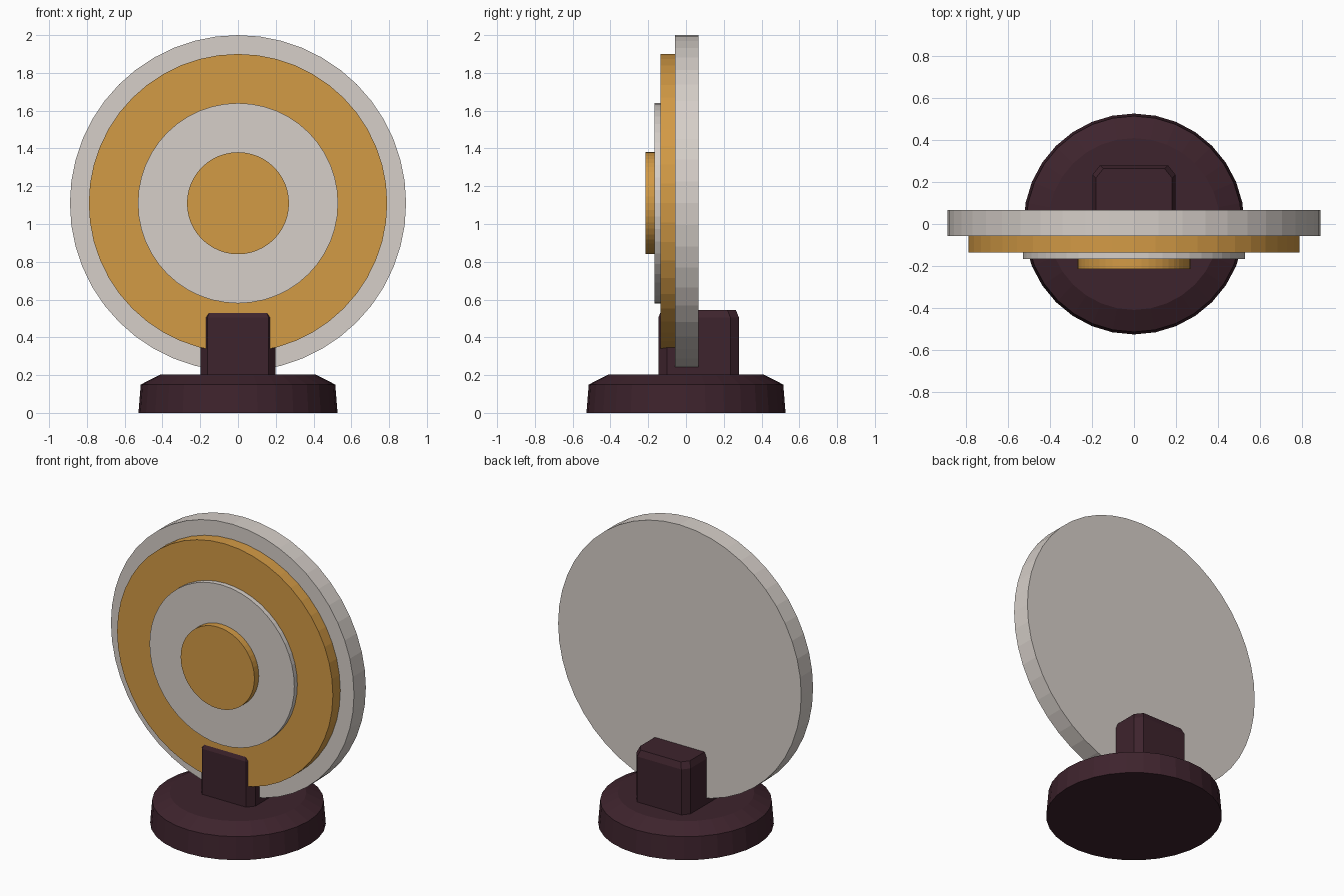
import bpy, bmesh, math

if "Cube" in bpy.data.objects:
    bpy.data.objects.remove(bpy.data.objects["Cube"])


def material(name, rgb):
    m = bpy.data.materials.new(name)
    m.diffuse_color = (*rgb, 1)
    m.use_nodes = True
    m.node_tree.nodes["Principled BSDF"].inputs["Base Color"].default_value = m.diffuse_color
    return m


GOLD = material("gold", (0.65, 0.325, 0.06))
PALE = material("pale grey", (0.67, 0.62, 0.58))
DARK = material("dark plum", (0.048, 0.017, 0.026))


def loft(name, rings, mat):
    """Closed solid through a list of equal-length point rings."""
    bm = bmesh.new()
    loops = [[bm.verts.new(p) for p in ring] for ring in rings]
    n = len(loops[0])
    for a, b in zip(loops, loops[1:]):
        for i in range(n):
            j = (i + 1) % n
            bm.faces.new((a[i], a[j], b[j], b[i]))
    bm.faces.new(loops[0][::-1])
    bm.faces.new(loops[-1])
    bmesh.ops.recalc_face_normals(bm, faces=bm.faces)
    me = bpy.data.meshes.new(name)
    bm.to_mesh(me)
    bm.free()
    me.materials.append(mat)
    ob = bpy.data.objects.new(name, me)
    bpy.context.collection.objects.link(ob)
    return ob


def circle(r, n):
    return [(r * math.cos(2 * math.pi * i / n), r * math.sin(2 * math.pi * i / n))
            for i in range(n)]


# Target discs, stacked towards the front
CENTRE_Z = 1.11
for name, r, front, back, mat in (
        ("outer_disc", 0.89, -0.058, 0.066, PALE),
        ("outer_ring", 0.79, -0.136, -0.058, GOLD),
        ("inner_ring", 0.53, -0.168, -0.136, PALE),
        ("bullseye", 0.27, -0.214, -0.168, GOLD)):
    loft(name, [[(x, y, CENTRE_Z + z) for x, z in circle(r, 48)]
                for y in (front, back)], mat)

# Round foot with a sloped shoulder
loft("base", [[(x, y, z) for x, y in circle(r, 32)]
              for r, z in ((0.527, 0), (0.515, 0.15), (0.41, 0.204))], DARK)


# Chamfered block that clamps the discs
def octagon(inset, z):
    hx, hy, cx, cy, mid = 0.198 - inset, 0.213 - inset, 0.036, 0.045, 0.067
    pts = [(hx, hy - cy), (hx - cx, hy), (cx - hx, hy), (-hx, hy - cy),
           (-hx, cy - hy), (cx - hx, -hy), (hx - cx, -hy), (hx, cy - hy)]
    return [(x, y + mid, z) for x, y in pts]


loft("clamp_block", [octagon(0, 0.19), octagon(0, 0.505), octagon(0.016, 0.545)], DARK)
